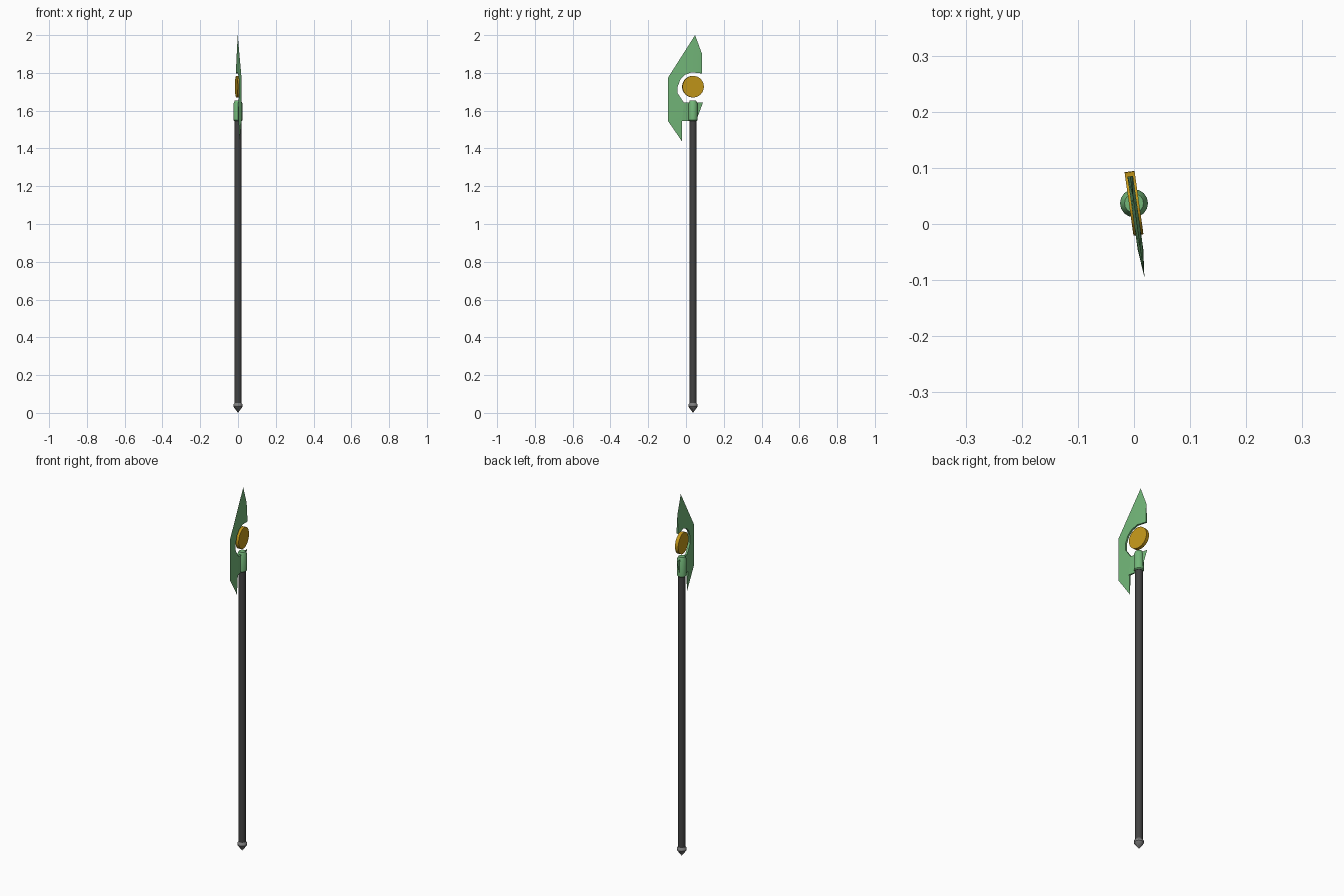
import bpy, bmesh, math

if "Cube" in bpy.data.objects:
    bpy.data.objects.remove(bpy.data.objects["Cube"])

AXIS_Y = 0.037               # shaft centre line
TILT = math.radians(8)       # head is turned slightly about the shaft


def material(name, rgb):
    m = bpy.data.materials.new(name)
    m.diffuse_color = (*rgb, 1)
    m.use_nodes = True
    m.node_tree.nodes["Principled BSDF"].inputs["Base Color"].default_value = m.diffuse_color
    return m


GREEN = material("green", (0.17, 0.47, 0.19))
GOLD = material("gold", (0.55, 0.31, 0.01))
DARK = material("dark", (0.055, 0.055, 0.055))
STEEL = material("steel", (0.2, 0.2, 0.2))


def finish(name, bm, mat, smooth=True):
    bmesh.ops.recalc_face_normals(bm, faces=bm.faces)
    me = bpy.data.meshes.new(name)
    bm.to_mesh(me)
    bm.free()
    ob = bpy.data.objects.new(name, me)
    bpy.context.collection.objects.link(ob)
    me.materials.append(mat)
    ob.location = (0, AXIS_Y, 0)
    if smooth:
        bpy.context.view_layer.objects.active = ob
        ob.select_set(True)
        bpy.ops.object.shade_smooth_by_angle(angle=math.radians(30))
        ob.select_set(False)
    return ob


def lathe(name, profile, sides, mat):
    """Closed solid turned about z from (radius, z) points."""
    bm = bmesh.new()
    rings = []
    for r, z in profile:
        rings.append([bm.verts.new((r * math.cos(a), r * math.sin(a), z))
                      for a in (2 * math.pi * i / sides for i in range(sides))])
    for a, b in zip(rings, rings[1:]):
        for i in range(sides):
            j = (i + 1) % sides
            bm.faces.new((a[i], a[j], b[j], b[i]))
    bm.faces.new(rings[0])
    bm.faces.new(rings[-1])
    bmesh.ops.remove_doubles(bm, verts=bm.verts, dist=0.0002)
    return finish(name, bm, mat)


def strip_solid(name, thin, thick, half, mat):
    """Wedge section solid: a sharp edge line joined to a thick back line."""
    bm = bmesh.new()

    def vert(x, p):
        return bm.verts.new((x, (p[0] - AXIS_Y) / math.cos(TILT), p[1]))
    edge = [vert(0, p) for p in thin]
    left = [vert(-half, p) for p in thick]
    right = [vert(half, p) for p in thick]
    for i in range(len(thin) - 1):
        for side in (left, right):
            bm.faces.new((edge[i], edge[i + 1], side[i + 1], side[i]))
        bm.faces.new((left[i], left[i + 1], right[i + 1], right[i]))
    for i in (0, -1):
        bm.faces.new((edge[i], left[i], right[i]))
    ob = finish(name, bm, mat)
    ob.rotation_euler.z = TILT
    return ob


# Shaft, butt spike and head socket
lathe("shaft", [(0.0185, 0.04), (0.0185, 1.56)], 16, DARK)
lathe("butt_spike", [(0.0185, 0.052), (0.025, 0.042), (0.025, 0.034), (0.0001, 0)], 16, STEEL)
lathe("socket", [(0.02, 1.545), (0.025, 1.55), (0.025, 1.636), (0.017, 1.653)], 16, GREEN)

# Main blade: outer cutting edge against the crescent around the disc
outer = [(-0.021, 1.437), (-0.095, 1.545), (-0.095, 1.625), (-0.095, 1.69), (-0.095, 1.73),
         (-0.095, 1.775), (-0.046, 1.852), (0.048, 2.0), (0.085, 1.90)]
inner = [(-0.021, 1.54), (-0.021, 1.545), (-0.012, 1.643), (-0.045, 1.692), (-0.045, 1.727),
         (-0.03, 1.766), (-0.006, 1.79), (0.03, 1.803), (0.085, 1.797)]
strip_solid("blade", outer, inner, 0.005, GREEN)

# Tang through the socket, tapering to the rear spur
strip_solid("rear_spur", [(0.053, 1.545), (0.09, 1.643)],
            [(-0.021, 1.545), (-0.012, 1.643)], 0.005, GREEN)

# Floating disc
bm = bmesh.new()
bmesh.ops.create_cone(bm, cap_ends=True, segments=32, radius1=0.057, radius2=0.057, depth=0.018)
disc = finish("disc", bm, GOLD)
disc.rotation_euler = (0, math.pi / 2, TILT)
disc.location.z = 1.727
